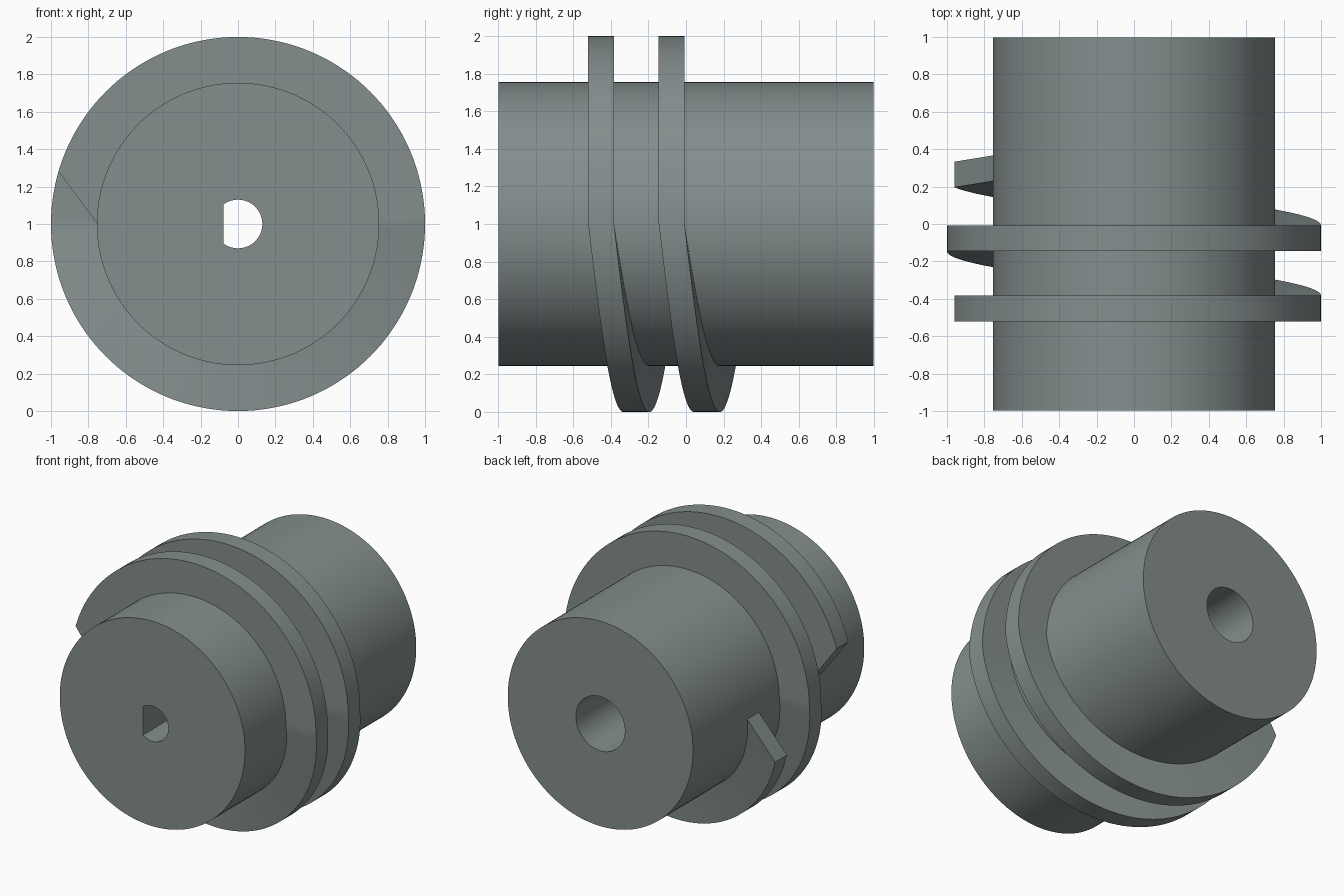
import bpy, bmesh, math

if "Cube" in bpy.data.objects:
    bpy.data.objects.remove(bpy.data.objects["Cube"])

grey = bpy.data.materials.new("steel grey")
grey.diffuse_color = (0.23, 0.27, 0.27, 1)
grey.use_nodes = True
grey.node_tree.nodes["Principled BSDF"].inputs["Base Color"].default_value = grey.diffuse_color

HALF = 0.997      # half length of the hub
HUB_R = 0.755
RIM_R = 1.0
CZ = 1.0          # height of the axis
SIDES = 144


def finish(bm, name):
    bmesh.ops.remove_doubles(bm, verts=bm.verts, dist=1e-5)
    bmesh.ops.recalc_face_normals(bm, faces=bm.faces)
    me = bpy.data.meshes.new(name)
    bm.to_mesh(me)
    bm.free()
    me.materials.append(grey)
    ob = bpy.data.objects.new(name, me)
    bpy.context.collection.objects.link(ob)
    bpy.ops.object.select_all(action='DESELECT')
    ob.select_set(True)
    bpy.context.view_layer.objects.active = ob
    bpy.ops.object.shade_smooth_by_angle(angle=math.radians(25))
    return ob


def bridge(bm, a, b, closed=True):
    n = len(a)
    for i in range(n if closed else n - 1):
        j = (i + 1) % n
        bm.faces.new((a[i], a[j], b[j], b[i]))


# Hub: cylinder with a round bore at the back and a D-shaped bore at the front
def ring(bm, r, y, flat=-9.0):
    ang = [2 * math.pi * i / SIDES for i in range(SIDES)]
    return [bm.verts.new((max(r * math.cos(t), flat), y, CZ + r * math.sin(t))) for t in ang]


bm = bmesh.new()
rings = [ring(bm, HUB_R, -HALF), ring(bm, HUB_R, HALF),
         ring(bm, 0.20, HALF), ring(bm, 0.20, 0.0),
         ring(bm, 0.13, 0.0, -0.077), ring(bm, 0.13, -HALF, -0.077)]
for k in range(len(rings)):
    bridge(bm, rings[k], rings[(k + 1) % len(rings)])
finish(bm, "hub")


# Thread: two turns, level over the top half and advancing over the bottom half
PITCH, WIDTH, START, CUT = 0.375, 0.137, -0.52, 16.3


def thread_point(bm, r, deg, dy):
    turn = min(deg // 360, 1)
    y = START + PITCH * (turn + max(0, (deg - 360 * turn - 180) / 180)) + dy
    t = math.radians(180 - deg)
    return bm.verts.new((r * math.cos(t), y, CZ + r * math.sin(t)))


bm = bmesh.new()
degs = [2.5 * i for i in range(289)]
trim = [min(max(d, CUT), 720 - CUT) for d in degs]   # slanted ends
rails = [[thread_point(bm, r, d, dy) for d in ds]
         for r, ds, dy in ((HUB_R - 0.004, degs, 0), (RIM_R, trim, 0),
                           (RIM_R, trim, WIDTH), (HUB_R - 0.004, degs, WIDTH))]
for k in range(4):
    bridge(bm, rails[k], rails[(k + 1) % 4], closed=False)
for end in (0, -1):
    bm.faces.new([rail[end] for rail in rails])
finish(bm, "thread")
